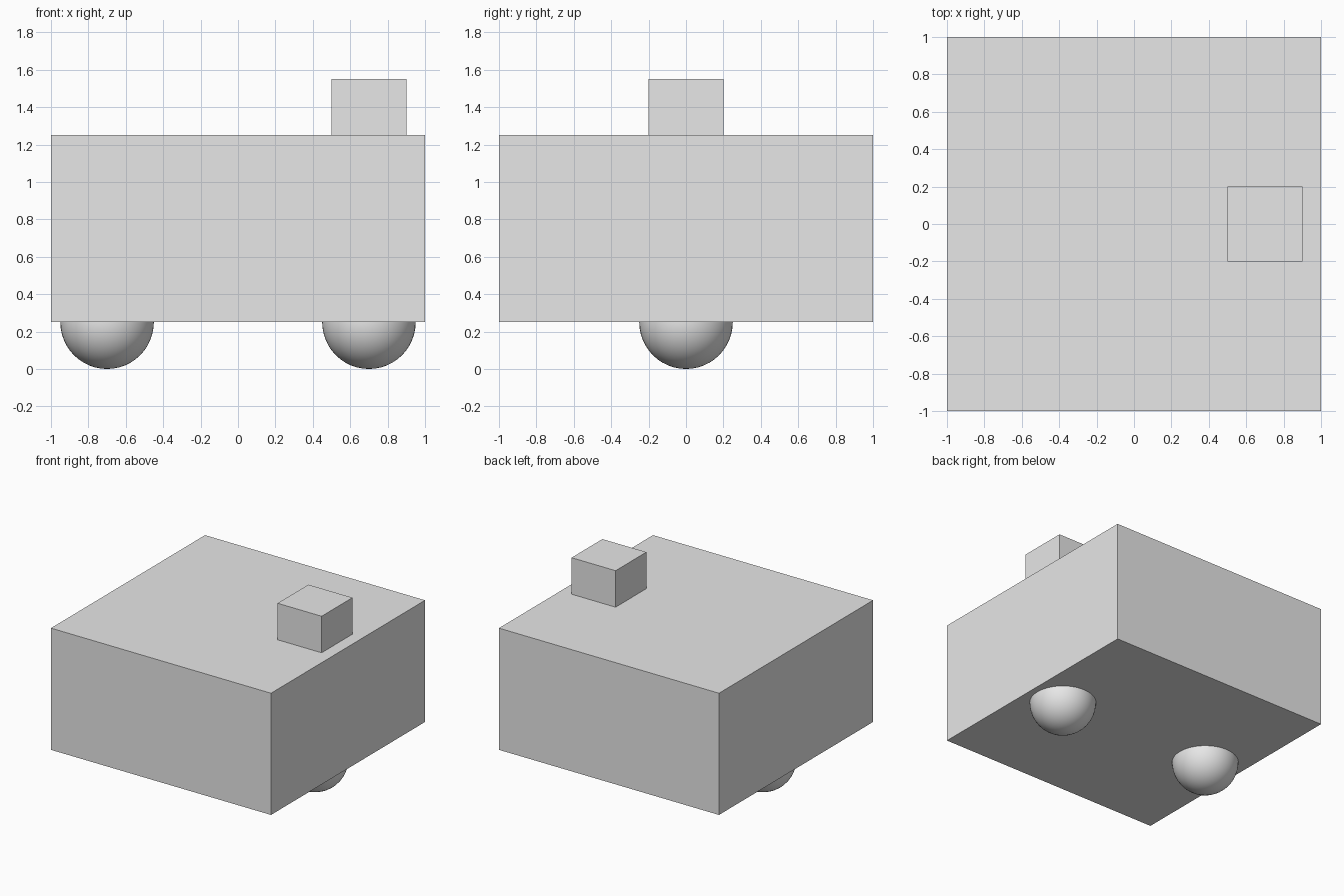
import bpy

old = bpy.data.objects.get("Cube")
if old:
    bpy.data.objects.remove(old, do_unlink=True)

# Single plain grey material
GREY = (0.8, 0.8, 0.8, 1.0)
grey = bpy.data.materials.new("light_grey")
grey.use_nodes = True
grey.diffuse_color = GREY
grey.node_tree.nodes["Principled BSDF"].inputs["Base Color"].default_value = GREY


def finish(name):
    obj = bpy.context.object
    obj.name = name
    obj.data.materials.append(grey)
    return obj


def box(name, size, location):
    bpy.ops.mesh.primitive_cube_add(size=1, location=location)
    obj = finish(name)
    obj.scale = size
    bpy.ops.object.transform_apply(location=False, rotation=False, scale=True)


def ball(name, radius, location):
    bpy.ops.mesh.primitive_uv_sphere_add(
        segments=48, ring_count=24, radius=radius, location=location)
    finish(name)
    bpy.ops.object.shade_smooth()


# Main block and the small block on top of its left side
box("body", (2, 2, 1), (0, 0, 0.75))
box("top_block", (0.4, 0.4, 0.3), (0.7, 0, 1.4))

# Round feet, half sunk into the underside
for side, x in (("left", 0.7), ("right", -0.7)):
    ball(side + "_foot", 0.25, (x, 0, 0.25))
